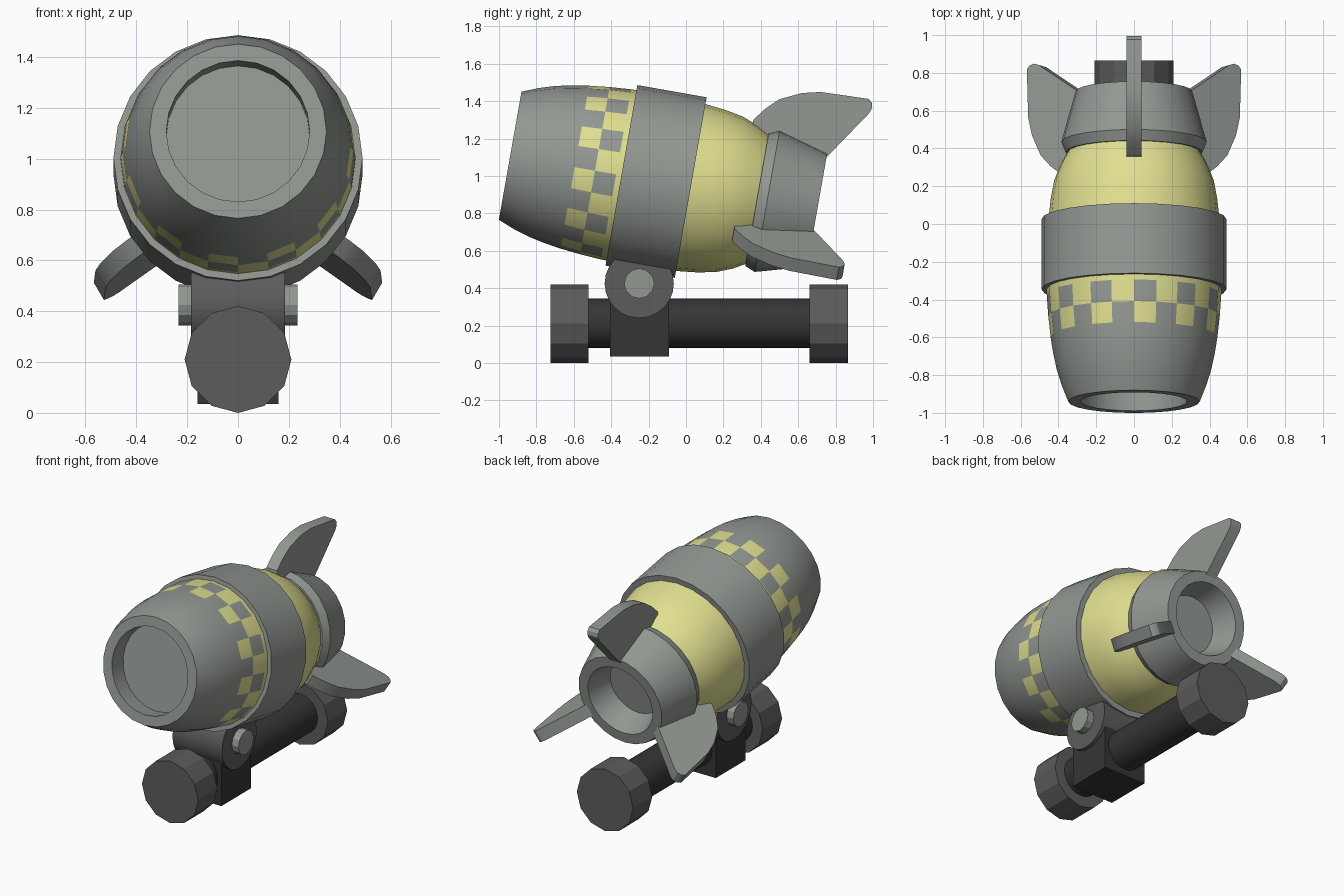
import bpy, bmesh, math
from mathutils import Vector, Matrix

if "Cube" in bpy.data.objects:
    bpy.data.objects.remove(bpy.data.objects["Cube"])


def material(name, r, g, b):
    m = bpy.data.materials.new(name)
    m.diffuse_color = (r, g, b, 1)
    m.use_nodes = True
    m.node_tree.nodes["Principled BSDF"].inputs["Base Color"].default_value = m.diffuse_color
    return m


GREY = material("metal grey", 0.29, 0.315, 0.29)
YELLOW = material("pale yellow", 0.75, 0.74, 0.28)
DARK = material("dark grey", 0.107, 0.107, 0.107)
BLACK = material("near black", 0.036, 0.036, 0.036)

# Tilted body axis: t runs from nose to tail, r is the distance from the axis
TILT = math.radians(10)
NOSE = Vector((0, -0.94, 1.108))
AXIS = Vector((0, math.cos(TILT), -math.sin(TILT)))
UP = Vector((0, math.sin(TILT), math.cos(TILT)))
SIDE = Vector((1, 0, 0))
SEGS = 24


def at(t, r, phi, off=0.0):
    radial = UP * math.cos(phi) + SIDE * math.sin(phi)
    tangent = SIDE * math.cos(phi) - UP * math.sin(phi)
    return NOSE + AXIS * t + radial * r + tangent * off


def finish(name, bm, mats, smooth=True):
    bmesh.ops.remove_doubles(bm, verts=bm.verts, dist=1e-5)
    bmesh.ops.recalc_face_normals(bm, faces=bm.faces)
    me = bpy.data.meshes.new(name)
    bm.to_mesh(me)
    bm.free()
    for m in mats:
        me.materials.append(m)
    ob = bpy.data.objects.new(name, me)
    bpy.context.collection.objects.link(ob)
    if smooth:
        bpy.ops.object.select_all(action='DESELECT')
        ob.select_set(True)
        bpy.context.view_layer.objects.active = ob
        bpy.ops.object.shade_smooth_by_angle(angle=math.radians(31))
    return ob


def lathe(name, profile, mats, rule=None, closed=False):
    bm = bmesh.new()
    rings = [[bm.verts.new(at(t, r, 2 * math.pi * k / SEGS)) for k in range(SEGS)]
             for t, r in profile]
    n = len(profile)
    for i in range(n if closed else n - 1):
        a, b = rings[i], rings[(i + 1) % n]
        t_mid = (profile[i][0] + profile[(i + 1) % n][0]) / 2
        for k in range(SEGS):
            j = (k + 1) % SEGS
            f = bm.faces.new((a[k], a[j], b[j], b[k]))
            if rule:
                f.material_index = rule(i, t_mid, k)
    return finish(name, bm, mats)


# Barrel body: recessed nose, two-row checker, yellow tail half
def body_colour(i, t, k):
    if i < 3 or t < 0.35:
        return 0
    if t < 0.46:
        return 1 - k % 2
    if t < 0.575:
        return k % 2
    return 1


lathe("barrel_body",
      [(0.12, 0), (0.12, 0.282), (0, 0.282), (0, 0.348), (0.085, 0.382), (0.172, 0.409),
       (0.26, 0.428), (0.35, 0.442), (0.46, 0.454), (0.575, 0.462), (0.78, 0.467),
       (0.98, 0.453), (1.09, 0.441), (1.19, 0.422), (1.28, 0.386), (1.36, 0.34), (1.36, 0)],
      [GREY, YELLOW], body_colour)

# Wide clamp band
lathe("clamp_band", [(0.604, 0.45), (0.604, 0.49), (0.98, 0.49), (0.98, 0.44)],
      [GREY], closed=True)

# Tail nozzle with hollow cone
lathe("tail_nozzle", [(1.34, 0), (1.34, 0.362), (1.395, 0.385), (1.667, 0.309),
                      (1.667, 0.24), (1.5, 0.19), (1.5, 0)], [GREY])

# Three swept fins
FIN = [(1.247, 0.30), (1.247, 0.415), (1.30, 0.485), (1.366, 0.548), (1.478, 0.601),
       (1.576, 0.624), (1.835, 0.632), (1.855, 0.615), (1.862, 0.59), (1.853, 0.56),
       (1.66, 0.275)]
for n, name in enumerate(("top_fin", "right_fin", "left_fin")):
    phi = n * math.tau / 3
    bm = bmesh.new()
    sides = [[bm.verts.new(at(t, r, phi, s)) for t, r in FIN] for s in (-0.04, 0.04)]
    bm.faces.new(sides[0])
    bm.faces.new(sides[1][::-1])
    for i in range(len(FIN)):
        j = (i + 1) % len(FIN)
        bm.faces.new((sides[0][i], sides[0][j], sides[1][j], sides[1][i]))
    finish(name, bm, [GREY])


# Straight cylinders along x or y for the stand
def cylinder(name, axis, lo, hi, centre, radius, segs, mat, smooth):
    bm = bmesh.new()
    bmesh.ops.create_cone(bm, cap_ends=True, segments=segs, radius1=radius,
                          radius2=radius, depth=hi - lo)
    mid = (lo + hi) / 2
    if axis == 'Y':
        m = Matrix.Translation((0, mid, centre[1])) @ Matrix.Rotation(math.pi / 2, 4, 'X')
    else:
        m = Matrix.Translation((mid, *centre)) @ Matrix.Rotation(math.pi / 2, 4, 'Y')
    bmesh.ops.transform(bm, matrix=m, verts=bm.verts)
    return finish(name, bm, [mat], smooth)


cylinder("base_tube", 'Y', -0.6, 0.75, (0, 0.212), 0.133, 24, BLACK, True)
cylinder("front_end_cap", 'Y', -0.725, -0.52, (0, 0.21), 0.21, 12, DARK, False)
cylinder("rear_end_cap", 'Y', 0.66, 0.865, (0, 0.21), 0.21, 12, DARK, False)
cylinder("hinge_drum", 'X', -0.185, 0.185, (-0.25, 0.425), 0.185, 24, DARK, True)
cylinder("hinge_bolt", 'X', -0.235, 0.235, (-0.25, 0.425), 0.081, 12, GREY, False)

# Mount block around the tube
bm = bmesh.new()
bmesh.ops.create_cube(bm, size=1, matrix=Matrix.Translation((0, -0.248, 0.23))
                      @ Matrix.Diagonal((0.32, 0.316, 0.39, 1)))
finish("mount_block", bm, [BLACK], False)
